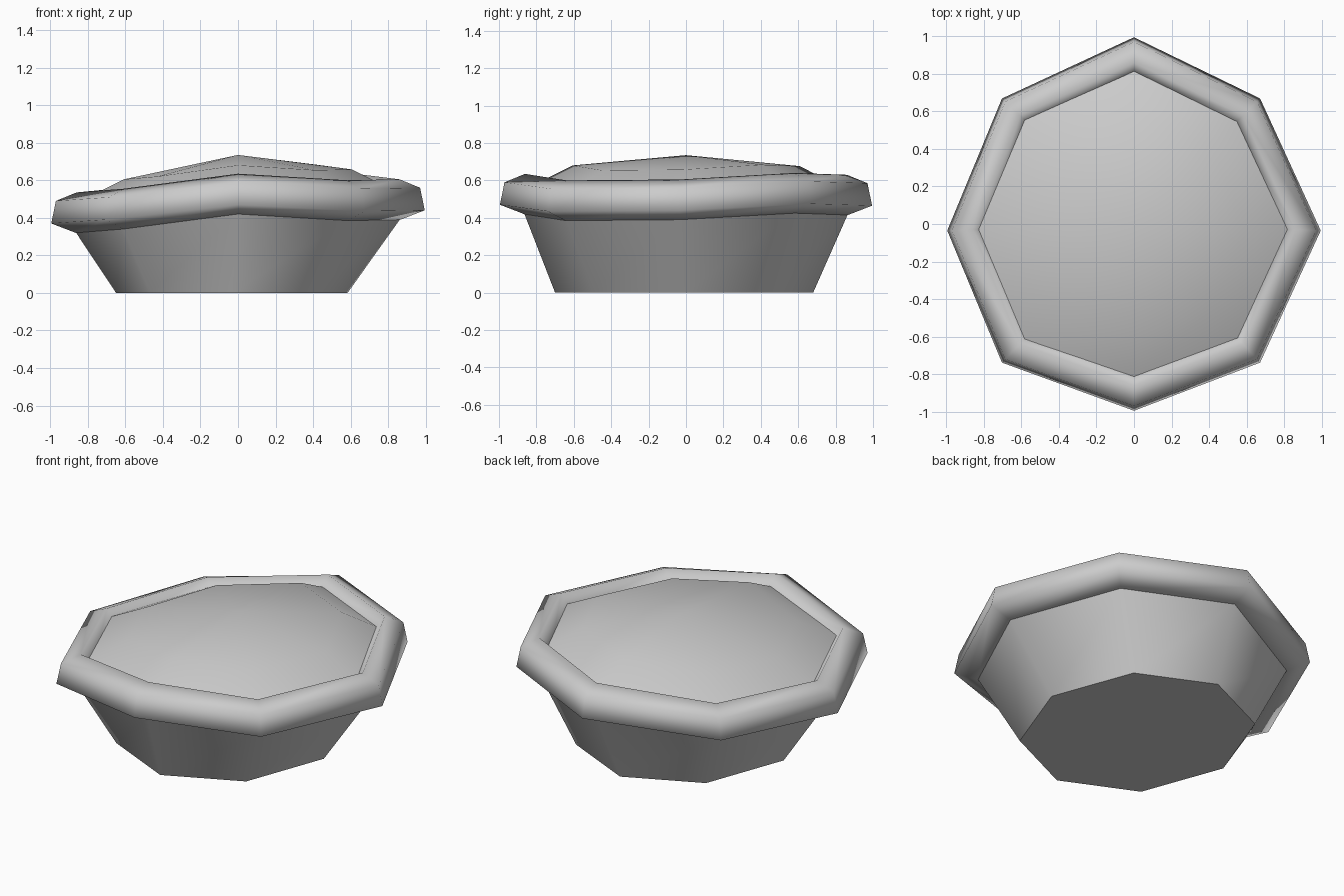
import bpy
import bmesh
import math

cube = bpy.data.objects.get("Cube")
if cube:
    bpy.data.objects.remove(cube, do_unlink=True)

clay = bpy.data.materials.new("plain grey")
clay.use_nodes = True
clay.diffuse_color = (0.6, 0.6, 0.6, 1)
clay.node_tree.nodes["Principled BSDF"].inputs["Base Color"].default_value = (0.6, 0.6, 0.6, 1)

# Crest height of the uneven rim, counter-clockwise from the left (+x) corner
CREST = [0.605, 0.64, 0.63, 0.56, 0.535, 0.555, 0.635, 0.60]
SIDES = len(CREST)


def ring(radius, height):
    """Octagon scaled from the rim outline; height maps a crest to a z."""
    points = []
    for i, crest in enumerate(CREST):
        a = math.tau * i / SIDES
        x, y = math.cos(a), math.sin(a)
        if i % 2 and x > 0:
            x *= 0.955
        shift = -0.035 if i not in (2, 6) else 0.0
        points.append((x * radius * 0.995, y * radius * 0.995 + shift * radius, height(crest)))
    return points


def loft(name, rings, closed=False, cap_start=False, apex=None, angle=180):
    """Bridge a list of octagonal rings into a smooth-shaded part."""
    bm = bmesh.new()
    loops = [[bm.verts.new(p) for p in r] for r in rings]
    pairs = list(zip(loops, loops[1:]))
    if closed:
        pairs.append((loops[-1], loops[0]))
    for low, high in pairs:
        for i in range(SIDES):
            j = (i + 1) % SIDES
            bm.faces.new((low[i], low[j], high[j], high[i]))
    if cap_start:
        bm.faces.new(loops[0][::-1])
    if apex:
        tip = bm.verts.new(apex)
        for i in range(SIDES):
            bm.faces.new((loops[-1][i], loops[-1][(i + 1) % SIDES], tip))
    mesh = bpy.data.meshes.new(name)
    bm.to_mesh(mesh)
    bm.free()
    mesh.materials.append(clay)
    obj = bpy.data.objects.new(name, mesh)
    bpy.context.collection.objects.link(obj)
    bpy.ops.object.select_all(action="DESELECT")
    obj.select_set(True)
    bpy.context.view_layer.objects.active = obj
    if angle < 180:
        bpy.ops.object.shade_smooth_by_angle(angle=math.radians(angle))
    else:
        bpy.ops.object.shade_smooth()
    return obj


# Tapered dish with a flat bottom
bottom = [(0.617 * math.cos(math.tau * i / SIDES) - 0.033,
           0.69 * math.sin(math.tau * i / SIDES) - 0.01, 0.0) for i in range(SIDES)]
loft("dish", [bottom, ring(0.87, lambda c: c - 0.21)], cap_start=True, angle=50)

# Rounded crust rim: a six-sided section swept round the octagon
section = [(0.87, -0.215), (1.0, -0.165), (0.975, -0.045),
           (0.865, 0.0), (0.795, -0.085), (0.80, -0.18)]
loft("crust_rim", [ring(r, lambda c, dz=dz: c + dz) for r, dz in section], closed=True)

# Low domed lid, its edge tucked into the rim
loft("domed_lid", [ring(0.86, lambda c: 0.079 + 0.75 * c),
                   ring(0.61, lambda c: 0.204 + 0.75 * c)], apex=(0, 0, 0.735))
